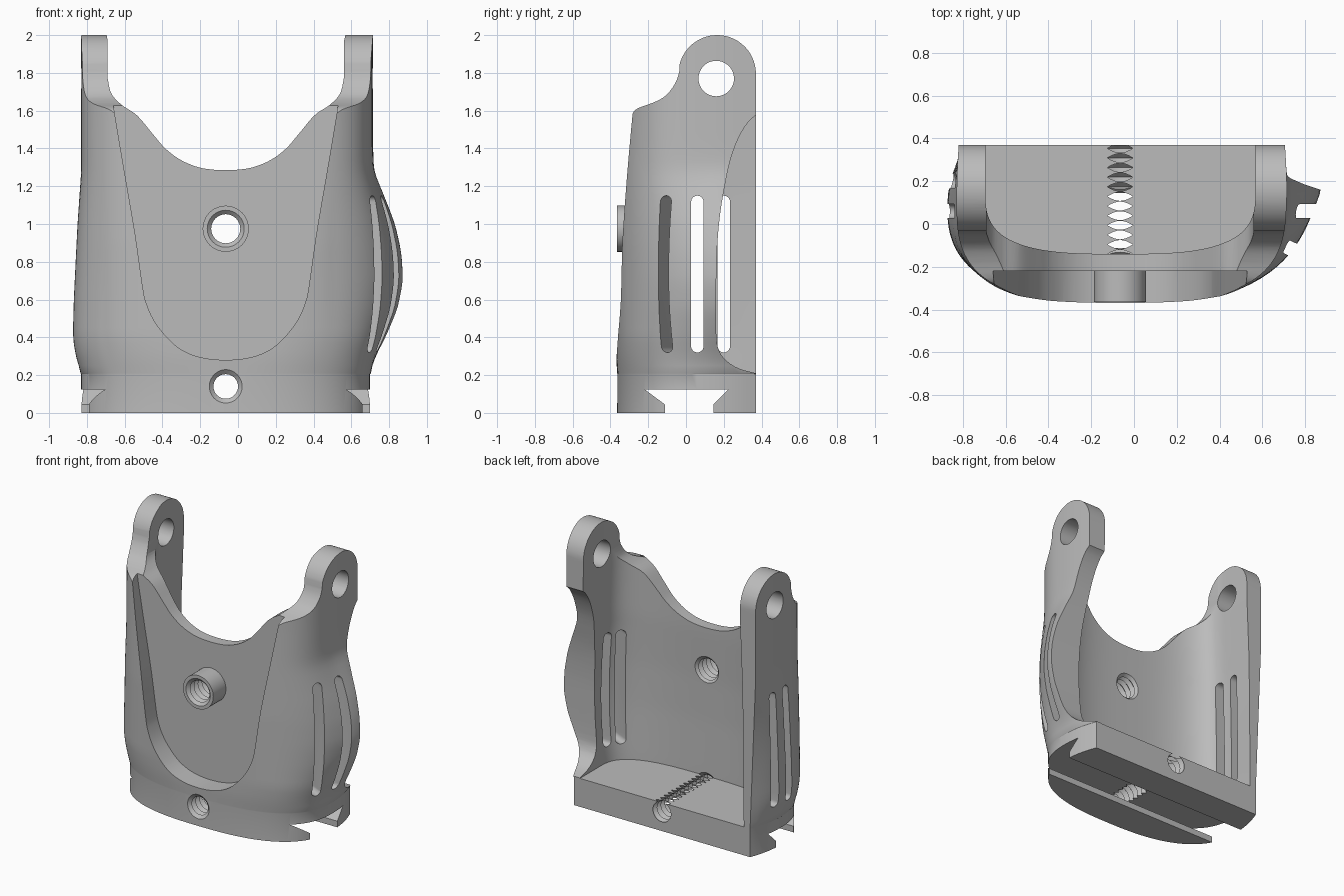
import bpy, bmesh, math

if "Cube" in bpy.data.objects:
    bpy.data.objects.remove(bpy.data.objects["Cube"])

CX = -0.065   # centre line of the shell
BACK = 0.37

gray = bpy.data.materials.new("plain_gray")
gray.use_nodes = True
gray.diffuse_color = (0.5, 0.5, 0.5, 1)
gray.node_tree.nodes["Principled BSDF"].inputs["Base Color"].default_value = (0.5, 0.5, 0.5, 1)


def loft(name, rings):
    """Closed solid through equal-length rings, with capped ends."""
    bm = bmesh.new()
    rows = [[bm.verts.new(p) for p in ring] for ring in rings]
    n = len(rows[0])
    for a, b in zip(rows, rows[1:]):
        for i in range(n):
            j = (i + 1) % n
            bm.faces.new((a[i], a[j], b[j], b[i]))
    bm.faces.new(rows[0])
    bm.faces.new(rows[-1])
    bmesh.ops.recalc_face_normals(bm, faces=bm.faces)
    mesh = bpy.data.meshes.new(name)
    bm.to_mesh(mesh)
    bm.free()
    obj = bpy.data.objects.new(name, mesh)
    bpy.context.collection.objects.link(obj)
    obj.data.materials.append(gray)
    return obj


def prism_x(name, pts, lo, hi):
    return loft(name, [[(x, y, z) for y, z in pts] for x in (lo, hi)])


def prism_y(name, pts, lo, hi):
    return loft(name, [[(x, y, z) for x, z in pts] for y in (lo, hi)])


def arc(cx, cy, r, a0, a1, n):
    return [(cx + r * math.cos(math.radians(a0 + (a1 - a0) * i / n)),
             cy + r * math.sin(math.radians(a0 + (a1 - a0) * i / n))) for i in range(n + 1)]


def circle(cx, cy, r, n=48):
    return arc(cx, cy, r, 0, 360, n)[:-1]


def curve(pts, steps=5):
    """Smooth path through the points."""
    out = []
    for i in range(len(pts) - 1):
        p0, p1, p2 = pts[max(i - 1, 0)], pts[i], pts[i + 1]
        p3 = pts[min(i + 2, len(pts) - 1)]
        for k in range(steps):
            t = k / steps
            out.append(tuple(b + 0.5 * t * (c - a + t * (2 * a - 5 * b + 4 * c - d + t * (3 * (b - c) + d - a)))
                             for a, b, c, d in zip(p0, p1, p2, p3)))
    return out + [pts[-1]]


def mirrored(half):
    """Half widths and heights, ending on the centre line, to a full outline."""
    return [(CX - w, z) for w, z in half] + [(CX + w, z) for w, z in half[-2::-1]]


def combine(target, tool, operation="DIFFERENCE"):
    tool.hide_render = True
    mod = target.modifiers.new("cut", "BOOLEAN")
    mod.operation = operation
    mod.solver = "EXACT"
    mod.object = tool
    bpy.context.view_layer.objects.active = target
    bpy.ops.object.modifier_apply(modifier=mod.name)
    bpy.data.objects.remove(tool)


def lerp(table, z):
    if z <= table[0][0]:
        return table[0][1]
    for (z0, v0), (z1, v1) in zip(table, table[1:]):
        if z <= z1:
            return v0 + (v1 - v0) * (z - z0) / (z1 - z0)
    return table[-1][1]


def soft(table, z):
    return sum(lerp(table, z + d) for d in (-0.04, -0.02, 0, 0.02, 0.04)) / 5


RIGHT_SWELL = [(0.21, 0), (0.3, 0.03), (0.4, 0.085), (0.55, 0.15), (0.7, 0.18),
               (0.85, 0.17), (1.0, 0.135), (1.15, 0.075), (1.28, 0.02), (1.4, 0.016)]
LEFT_SWELL = [(0.21, 0), (0.3, 0.03), (0.4, 0.045), (0.6, 0.04), (1.0, 0.02), (1.28, 0)]
DEPTH = [(0.205, 0.464), (0.3, 0.47), (0.9, 0.478), (1.55, 0.468)]
SQUARENESS = [(0.205, 2.6), (0.4, 3)]
BACK_TAPER = [(0.2, 0.055), (1.3, 0.01)]
INNER_DEPTH = [(0.2, 0.29), (0.6, 0.3), (0.9, 0.3), (1.25, 0.29)]
INNER_WIDTH = [(0.2, 0.66), (1.2, 0.65), (1.7, 0.63)]


def ring(z, a, b, yc, back, n=3.0, swell=1.0, taper=0.0):
    """U-shaped section with a swollen cheek on each side."""
    side = [(a - taper * (k / 6) ** 2, yc + (back - yc) * k / 6) for k in range(6, 0, -1)]
    pts = list(side)
    for i in range(73):
        t = math.pi * i / 72
        c = math.cos(t)
        pts.append((math.copysign(abs(c) ** (2 / n), c) * a,
                    yc - b * max(math.sin(t), 0) ** (2 / n)))
    pts += [(-x, y) for x, y in reversed(side)]
    out = []
    for x, y in pts:
        if z > 0.205 and x > 0:
            x += swell * soft(RIGHT_SWELL, z) * min(1, max(0, (y + 0.3) / 0.46)) * min(1, x / 0.5)
        elif z > 0.205:
            x -= swell * soft(LEFT_SWELL, z) * max(0, 1 - ((y - 0.06) / 0.31) ** 2) * min(1, -x / 0.5)
        out.append((CX + x, y, z))
    return out


# Solid outer body, including the base
heights = [0, 0.205] + [0.21 + 0.04 * i for i in range(47)]
body = loft("bracket_shell", [
    ring(z, 0.765, lerp(DEPTH, z), 0.1, BACK, lerp(SQUARENESS, z), 1, lerp(BACK_TAPER, z)) for z in heights])

# Hollow interior, open at the back, with nearly upright walls
hollow = [0.207] + [0.23 + 0.04 * i for i in range(48)]
combine(body, loft("interior", [
    ring(z, lerp(INNER_WIDTH, z), soft(INNER_DEPTH, z), 0.15, 0.6, swell=0.2) for z in hollow]))

# Scooped front rim between the ears
combine(body, prism_y("rim_cut", mirrored([(0.625, 2.3)] + curve([
    (0.625, 1.77), (0.605, 1.69), (0.55, 1.63), (0.47, 1.575), (0.385, 1.475),
    (0.32, 1.4), (0.24, 1.34), (0.15, 1.302), (0.07, 1.288), (0, 1.285)])), -0.6, 0.3))

# Rounded ears seen from the side
ear = [(-0.6, 2.3), (-0.6, 1.55)] + curve([
    (-0.295, 1.55), (-0.28, 1.59), (-0.25, 1.615), (-0.18, 1.64), (-0.12, 1.67),
    (-0.08, 1.71), (-0.05, 1.76), (-0.035, 1.81)], 3)
ear += arc(0.165, 1.795, 0.205, 165, 0, 36) + [(0.6, 1.795), (0.6, 2.3)]
combine(body, prism_x("ear_cut", ear, -1.2, 1.2))
combine(body, prism_x("ear_holes", circle(0.16, 1.77, 0.094), -1.2, 1.2))

# Curved back edge of the right cheek
combine(body, prism_x("cheek_cut", [(0.6, 1.575)] + curve([
    (0.37, 1.575), (0.33, 1.54), (0.28, 1.46), (0.235, 1.34), (0.205, 1.2),
    (0.18, 1.05), (0.165, 0.88), (0.16, 0.7), (0.16, 0.42), (0.175, 0.33), (0.215, 0.275),
    (0.28, 0.235), (0.37, 0.21)], 3) + [(0.6, 0.21)], 0.4, 1.2))

# Recessed U-shaped front panel
combine(body, prism_y("panel_cut", mirrored(curve([
    (0.61, 1.75), (0.595, 1.63), (0.54, 1.3), (0.48, 0.95), (0.44, 0.67), (0.42, 0.58),
    (0.38, 0.49), (0.32, 0.41), (0.25, 0.345), (0.17, 0.305), (0.08, 0.285), (0, 0.28)], 4)), -0.7, -0.22))

# Long side slots, the foremost one angled with the wall
for x, y, reach, angle in ((0.7, -0.1, 0.34, -25), (0.8, 0.06, 0.4, 0), (-0.8, 0.06, 0.3, 0), (-0.8, 0.2, 0.3, 0)):
    outline = arc(0, 1.117, 0.033, 0, 180, 12) + arc(0, 0.353, 0.033, 180, 360, 12)
    tool = prism_x("slot_cut", outline, -reach, reach)
    tool.location = (x, y, 0)
    tool.rotation_euler.z = math.radians(angle)
    bpy.context.view_layer.update()
    combine(body, tool)

# Dovetail channel under the base
combine(body, prism_x("dovetail_cut", [
    (-0.112, -0.1), (-0.112, 0.045), (-0.22, 0.125), (0.225, 0.125), (0.145, 0.045), (0.145, -0.1)], -1.2, 1.2))

# Raised boss on the panel
combine(body, prism_y("boss", circle(CX, 0.975, 0.122), -0.366, -0.19), "UNION")

# Threaded holes through the base and boss
def threaded_hole(z, minor, major, lo, hi, pitch=0.045):
    rings = []
    for i in range(int((hi - lo) / pitch * 2) + 1):
        y = lo + i * pitch / 2
        r = minor if i % 2 else major
        rings.append([(px, y, pz) for px, pz in circle(CX, z, r, 32)])
    combine(body, loft("thread_cut", rings))

threaded_hole(0.14, 0.065, 0.09, -0.366, 0.42)
threaded_hole(0.975, 0.077, 0.1, -0.368, -0.08)

# Smooth curved walls with crisp edges
bpy.ops.object.select_all(action="DESELECT")
body.select_set(True)
bpy.context.view_layer.objects.active = body
bpy.ops.object.shade_smooth_by_angle(angle=math.radians(30))
